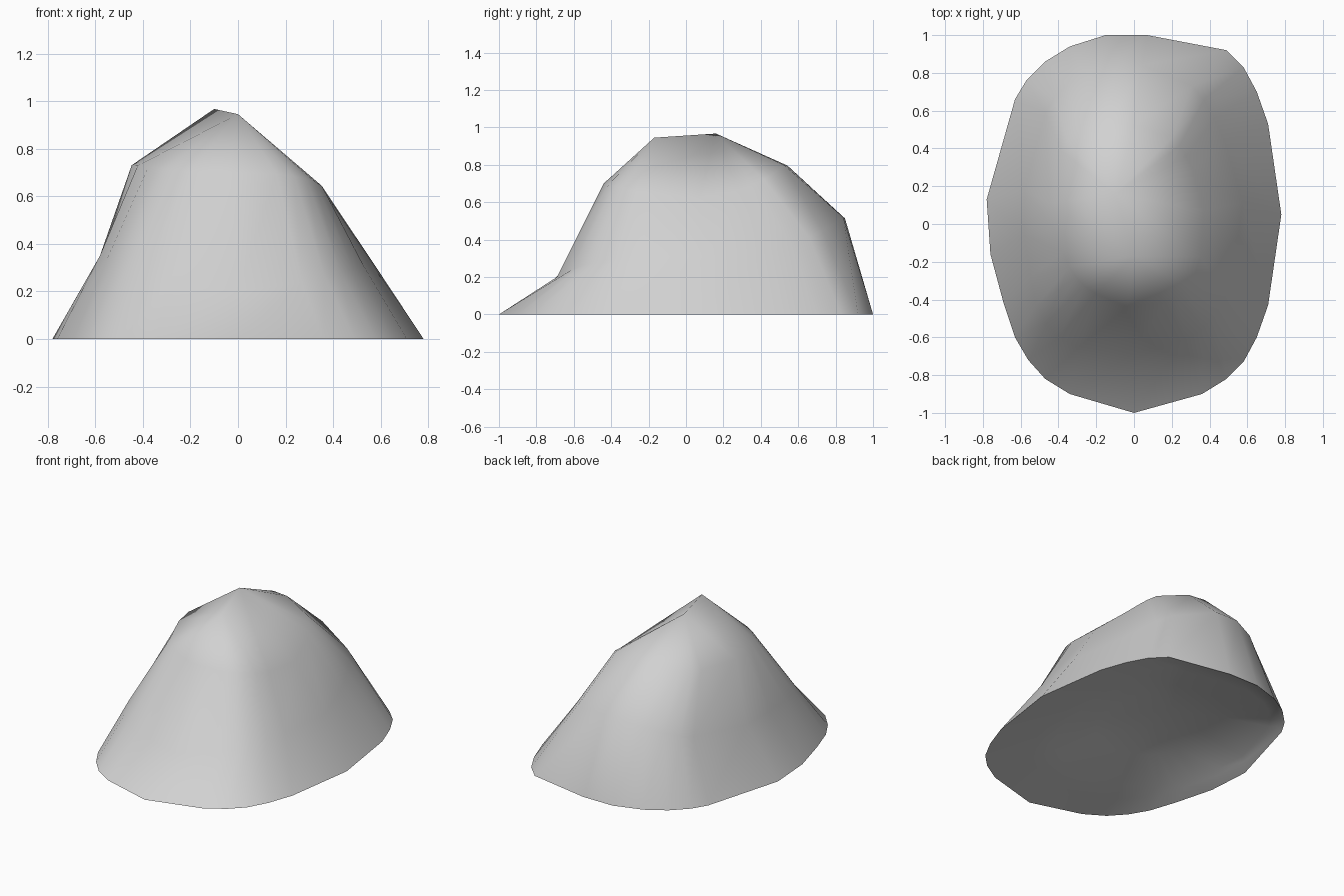
import bpy
import bmesh
from math import radians

if "Cube" in bpy.data.objects:
    bpy.data.objects.remove(bpy.data.objects["Cube"], do_unlink=True)

# One plain grey for everything
grey = bpy.data.materials.new("light_grey")
grey.use_nodes = True
colour = (0.64, 0.64, 0.64, 1)
grey.diffuse_color = colour
grey.node_tree.nodes["Principled BSDF"].inputs["Base Color"].default_value = colour

# Uneven outline of the rim, counter-clockwise from the front point
rim = [(0, -1), (.36, -.9), (.49, -.82), (.58, -.73), (.65, -.6), (.71, -.43),
       (.78, .05), (.71, .53), (.65, .7), (.58, .83), (.49, .92), (.07, 1),
       (-.15, 1), (-.34, .94), (-.47, .86), (-.57, .76), (-.63, .66), (-.78, .13),
       (-.76, -.16), (-.69, -.42), (-.63, -.6), (-.56, -.72), (-.47, -.82), (-.34, -.9)]
half_width = 0.78


def ring(bm, right, left, front, back, shift=0, skew=0):
    """Fit the rim outline through four (position, height) extremes.

    shift moves two opposite corners to the front right, skew pulls them in.
    """
    verts = []
    for px, py in rim:
        u, v = px / half_width, py
        stretch = 1 - skew * u * v
        move = shift * max(0, u * v)
        x = (left[0] + right[0]) / 2 + stretch * u * (left[0] - right[0]) / 2 - move
        y = (back[0] + front[0]) / 2 + stretch * v * (back[0] - front[0]) / 2 - move
        side = right[1] + (left[1] - right[1]) * (u + 1) / 2
        end = front[1] + (back[1] - front[1]) * (v + 1) / 2
        weight = u * u / (u * u + v * v)
        verts.append(bm.verts.new((x, y, side * weight + end * (1 - weight))))
    return verts


def loft(bm, rings):
    """Join successive rings with quads."""
    for low, high in zip(rings, rings[1:]):
        for i in range(len(rim)):
            j = (i + 1) % len(rim)
            bm.faces.new((low[i], low[j], high[j], high[i]))


def close_to_ridge(bm, verts, front, back):
    """Close a ring onto a short ridge between two points."""
    front, back = bm.verts.new(front), bm.verts.new(back)
    middle = sum(v.co.y for v in verts) / len(verts)
    ends = [front if v.co.y < middle else back for v in verts]
    for i in range(len(verts)):
        j = (i + 1) % len(verts)
        bm.faces.new((verts[i], verts[j], ends[j]))
        if ends[i] != ends[j]:
            bm.faces.new((verts[i], ends[j], ends[i]))


bm = bmesh.new()

# Outer shell: rim, flared skirt, shoulder, sharp crest
base = ring(bm, (-.78, 0), (.78, 0), (-1, 0), (1, 0))
outer = [base,
         ring(bm, (-.58, .35), (.58, .31), (-.69, .2), (.85, .52), shift=.1),
         ring(bm, (-.44, .73), (.37, .62), (-.44, .7), (.53, .8), skew=.13)]
loft(bm, outer)
close_to_ridge(bm, outer[-1], (0, -.17, .945), (-.1, .16, .967))

# Underside: nearly flat brim, low lip, shallow ceiling
inner = [base,
         ring(bm, (-.72, .03), (.54, .03), (-.77, .03), (.95, .03)),
         ring(bm, (-.69, .05), (.45, .05), (-.6, .05), (.84, .05)),
         ring(bm, (-.45, .12), (.23, .12), (-.32, .12), (.56, .12))]
loft(bm, inner)
close_to_ridge(bm, inner[-1], (-.11, .02, .16), (-.11, .22, .16))

bmesh.ops.recalc_face_normals(bm, faces=bm.faces)
mesh = bpy.data.meshes.new("hollow_mound")
bm.to_mesh(mesh)
bm.free()
mesh.materials.append(grey)
mound = bpy.data.objects.new("hollow_mound", mesh)
bpy.context.collection.objects.link(mound)

# Smooth the surfaces but keep the rim crisp
bpy.ops.object.select_all(action="DESELECT")
mound.select_set(True)
bpy.context.view_layer.objects.active = mound
bpy.ops.object.shade_smooth_by_angle(angle=radians(80))
